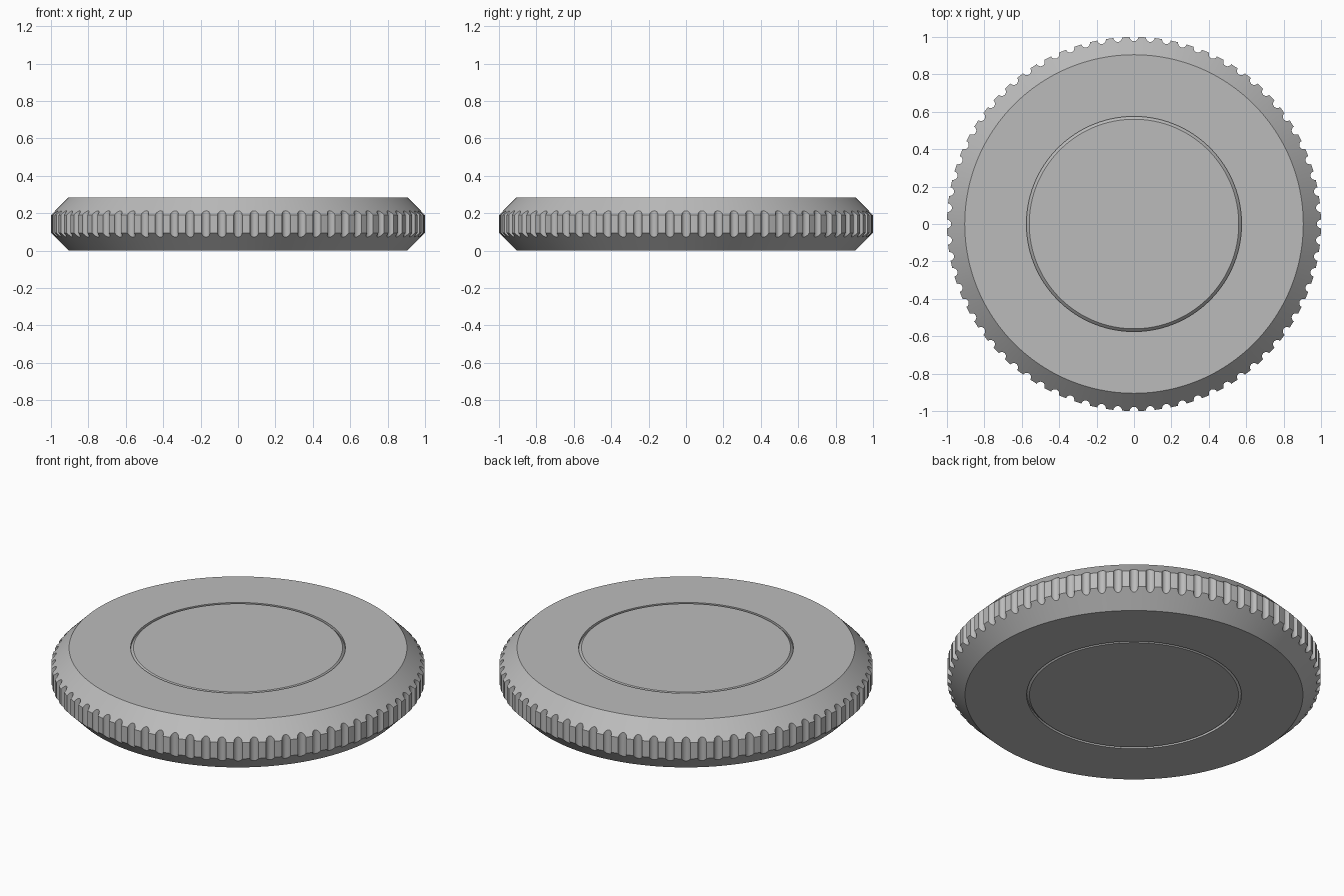
import bpy
import bmesh
from math import cos, sin, tau, radians
from mathutils import Matrix

cube = bpy.data.objects.get("Cube")
if cube:
    bpy.data.objects.remove(cube)

HEIGHT = 0.285
BEVEL = 0.095
FLUTES = 72
SEGMENTS = FLUTES * 3

# Single plain grey material
grey = bpy.data.materials.new("plain grey")
grey.use_nodes = True
colour = (0.5, 0.5, 0.5, 1)
grey.diffuse_color = colour
grey.node_tree.nodes["Principled BSDF"].inputs["Base Color"].default_value = colour


def add_object(name, bm):
    bmesh.ops.recalc_face_normals(bm, faces=bm.faces)
    mesh = bpy.data.meshes.new(name)
    bm.to_mesh(mesh)
    bm.free()
    mesh.materials.append(grey)
    obj = bpy.data.objects.new(name, mesh)
    bpy.context.collection.objects.link(obj)
    return obj


# Lathed disc: flat faces, chamfered rim, ring groove on both sides
lower = [(0.56, 0), (0.575, 0.015), (0.575, 0), (1 - BEVEL, 0), (1, BEVEL)]
profile = lower + [(r, HEIGHT - z) for r, z in reversed(lower)]
bm = bmesh.new()
rings = []
for r, z in profile:
    rings.append([bm.verts.new((r * cos(tau * i / SEGMENTS), r * sin(tau * i / SEGMENTS), z))
                  for i in range(SEGMENTS)])
for a, b in zip(rings, rings[1:]):
    for i in range(SEGMENTS):
        j = (i + 1) % SEGMENTS
        bm.faces.new((a[i], a[j], b[j], b[i]))
bm.faces.new(rings[0])
bm.faces.new(rings[-1])
disc = add_object("fluted_disc", bm)

# Upright round cutters for the rim flutes
bm = bmesh.new()
for i in range(FLUTES):
    turn = Matrix.Rotation(tau * i / FLUTES, 4, "Z")
    bmesh.ops.create_cone(bm, cap_ends=True, segments=20, radius1=0.023, radius2=0.023,
                          depth=0.6, matrix=turn @ Matrix.Translation((1, 0, HEIGHT / 2)))
cutter = add_object("flute_cutter", bm)
cutter.hide_render = True
cutter.hide_viewport = True

# Cut the flutes, then smooth the curved surfaces
cut = disc.modifiers.new("flutes", "BOOLEAN")
cut.operation = "DIFFERENCE"
cut.solver = "EXACT"
cut.object = cutter
bpy.context.view_layer.objects.active = disc
disc.select_set(True)
bpy.ops.object.modifier_apply(modifier=cut.name)
bpy.data.objects.remove(cutter)
bpy.ops.object.shade_smooth_by_angle(angle=radians(30))
